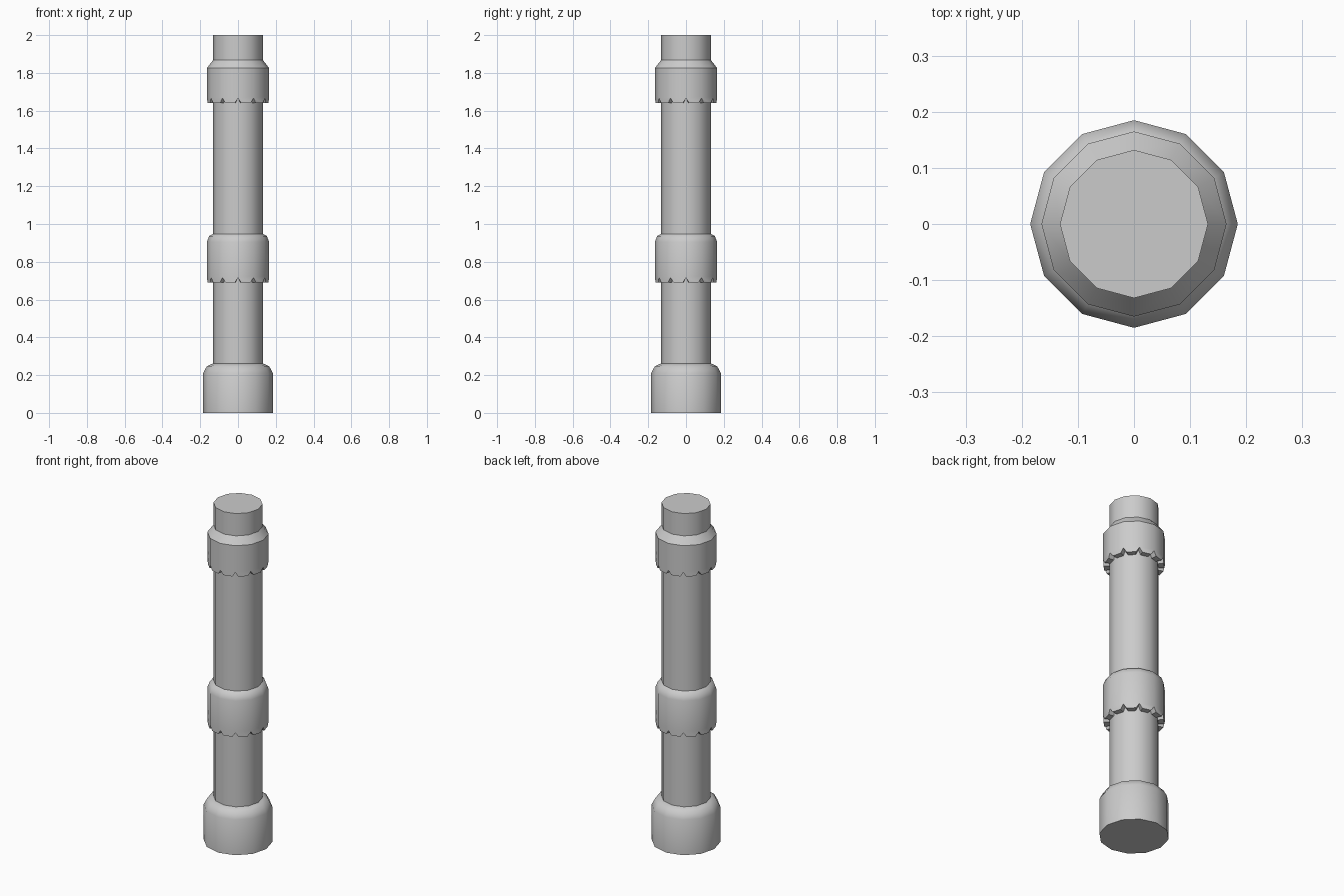
import bpy, bmesh, math

if "Cube" in bpy.data.objects:
    bpy.data.objects.remove(bpy.data.objects["Cube"])

SIDES = 12
SHAFT_R = 0.132


def corners(r, z):
    return [(r * math.cos(2 * math.pi * i / SIDES), r * math.sin(2 * math.pi * i / SIDES), z)
            for i in range(SIDES)]


def finish(name, bm, angle):
    bmesh.ops.recalc_face_normals(bm, faces=bm.faces)
    me = bpy.data.meshes.new(name)
    bm.to_mesh(me)
    bm.free()
    ob = bpy.data.objects.new(name, me)
    bpy.context.collection.objects.link(ob)
    bpy.ops.object.select_all(action='DESELECT')
    ob.select_set(True)
    bpy.context.view_layer.objects.active = ob
    if angle:
        bpy.ops.object.shade_smooth_by_angle(angle=math.radians(angle))
    return ob


def stack(bm, profile):
    """Loft twelve-sided rings through (radius, z) points."""
    rings = [[bm.verts.new(c) for c in corners(r, z)] for r, z in profile]
    for a, b in zip(rings, rings[1:]):
        for i in range(SIDES):
            j = (i + 1) % SIDES
            bm.faces.new((a[i], a[j], b[j], b[i]))
    return rings


def solid(name, profile, angle):
    bm = bmesh.new()
    rings = stack(bm, profile)
    bm.faces.new(rings[0])
    bm.faces.new(rings[-1])
    return finish(name, bm, angle)


def collar(name, bottom, notch, profile, angle):
    """Collar whose lower rim has a V notch at every corner."""
    bm = bmesh.new()
    outer_r = profile[0][0]
    upper = stack(bm, [(outer_r, bottom + notch + 0.008)] + profile[1:])[0]

    def rim(r):
        c = corners(r, bottom)
        loop = []
        for i in range(SIDES):
            p, q = c[i], c[(i + 1) % SIDES]
            loop.append(bm.verts.new((p[0], p[1], bottom + notch)))
            for t in (0.2, 0.8):
                loop.append(bm.verts.new((p[0] + (q[0] - p[0]) * t,
                                          p[1] + (q[1] - p[1]) * t, bottom)))
        return loop

    outer, inner = rim(outer_r), rim(SHAFT_R - 0.004)
    n = len(outer)
    for i in range(n):
        j = (i + 1) % n
        bm.faces.new((outer[i], inner[i], inner[j], outer[j]))
    for i in range(SIDES):
        j = (i + 1) % SIDES
        bm.faces.new((upper[i], outer[3 * i], outer[3 * i + 1],
                      outer[3 * i + 2], outer[3 * j], upper[j]))
    return finish(name, bm, angle)


# Central shaft
solid("shaft", [(SHAFT_R, 0.02), (SHAFT_R, 2.0)], 32)

# Foot with a rounded shoulder
solid("base", [(0.185, 0), (0.185, 0.21), (0.165, 0.247), (SHAFT_R, 0.262)], 50)

# Rounded middle collar and bevelled upper collar
collar("middle_collar", 0.69, 0.026,
       [(0.165, 0.9), (0.165, 0.905), (0.153, 0.936), (SHAFT_R - 0.002, 0.949)], 50)
collar("upper_collar", 1.64, 0.026,
       [(0.165, 1.8), (0.165, 1.825), (SHAFT_R, 1.868)], 31)
